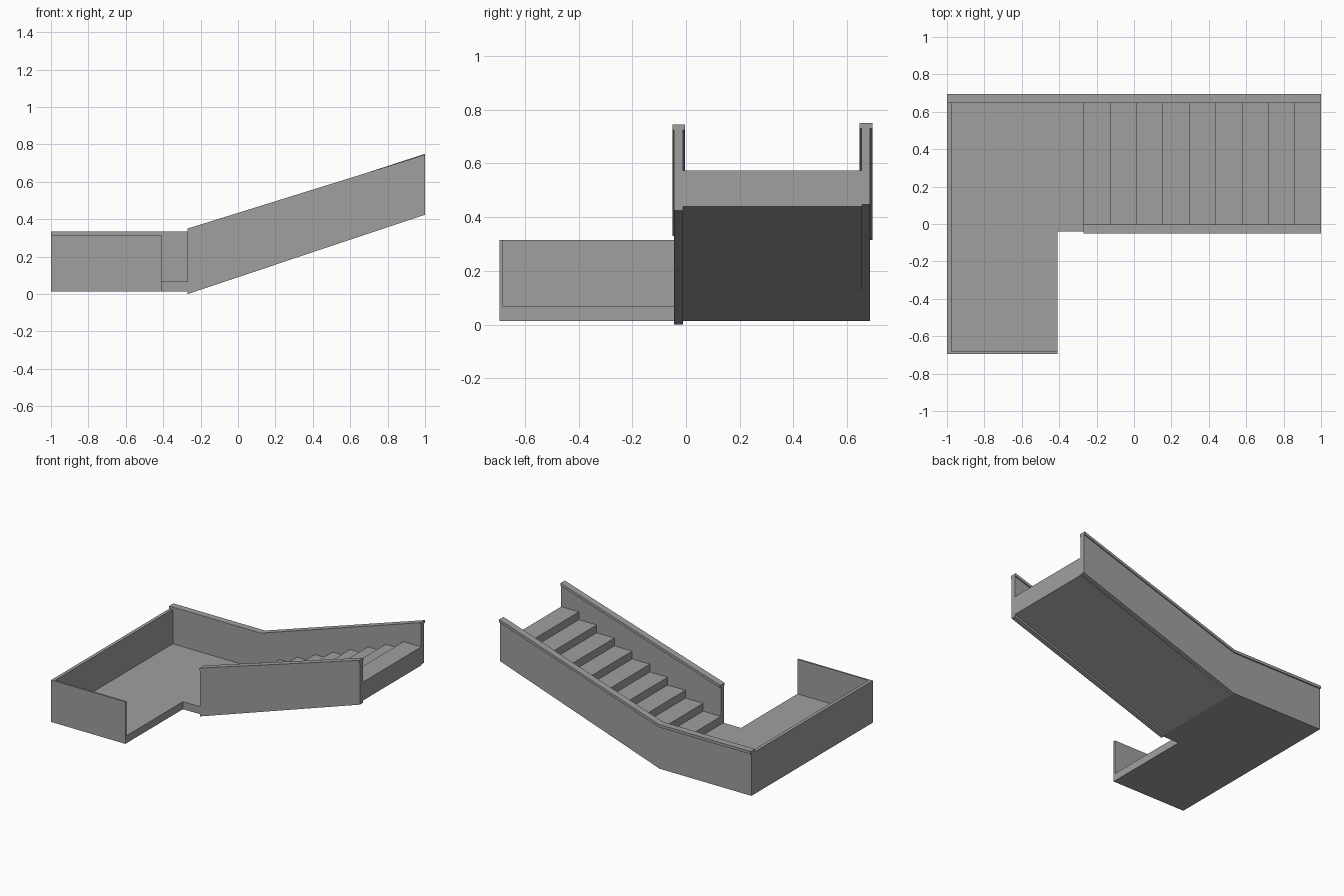
import bpy
import bmesh

if "Cube" in bpy.data.objects:
    bpy.data.objects.remove(bpy.data.objects["Cube"], do_unlink=True)

grey = bpy.data.materials.new("plain grey")
grey.use_nodes = True
COLOUR = (0.35, 0.35, 0.35, 1)
grey.diffuse_color = COLOUR
grey.node_tree.nodes["Principled BSDF"].inputs["Base Color"].default_value = COLOUR


def prism(name, outline, start, end, axis="y"):
    """Extrude an (x, z) outline along y, or an (x, y) outline along z."""
    def place(a, b, t):
        return (a, t, b) if axis == "y" else (a, b, t)
    bm = bmesh.new()
    face = bm.faces.new([bm.verts.new(place(a, b, start)) for a, b in outline])
    moved = bmesh.ops.extrude_face_region(bm, geom=[face])["geom"]
    shift = place(0, 0, end - start)
    bmesh.ops.translate(bm, vec=shift,
                        verts=[v for v in moved if isinstance(v, bmesh.types.BMVert)])
    bmesh.ops.recalc_face_normals(bm, faces=bm.faces)
    mesh = bpy.data.meshes.new(name)
    bm.to_mesh(mesh)
    bm.free()
    mesh.materials.append(grey)
    obj = bpy.data.objects.new(name, mesh)
    bpy.context.collection.objects.link(obj)
    return obj


def band(name, top, depth, start, end):
    """Slab of constant vertical depth hanging below a top line."""
    return prism(name, top + [(x, z - depth) for x, z in reversed(top)], start, end)


BEND = -0.27      # where the landing meets the flight
FLOOR = 0.067     # landing surface
BASE = 0.013      # landing underside
RAIL = 0.02       # handrail thickness
STEPS = 9

# L-shaped landing
prism("landing", [(-1, -0.69), (-0.41, -0.69), (-0.41, -0.04), (BEND, -0.04),
                  (BEND, 0.685), (-1, 0.685)], BASE, FLOOR, "z")

# Flight of steps with a sloping underside
run, rise = (1 - BEND) / STEPS, (0.573 - FLOOR) / STEPS
profile = [(BEND, BASE)]
for i in range(STEPS):
    z = FLOOR + (i + 1) * rise
    profile += [(BEND + i * run, z), (BEND + (i + 1) * run, z)]
profile.append((1, 0.44))
prism("steps", profile, -0.012, 0.655)

# Low walls around the landing
prism("left_wall", [(-1, -0.694), (-0.976, -0.694), (-0.976, 0.67), (-1, 0.67)],
      BASE, 0.315, "z")
prism("front_wall", [(-1, BASE), (-0.41, BASE), (-0.41, 0.315), (-1, 0.315)],
      -0.694, -0.681)

# Back wall follows the landing and then the flight
back_top = [(-1, 0.335), (BEND, 0.335), (1, 0.75)]
back_wall_top = [(x, z - RAIL) for x, z in back_top]
prism("back_wall", back_wall_top + [(1, 0.447), (BEND, BASE), (-1, BASE)], 0.653, 0.685)
band("back_handrail", back_top, RAIL, 0.646, 0.694)

# Inner wall beside the flight
inner_top = [(BEND, 0.35), (1, 0.745)]
inner_wall_top = [(x, z - RAIL) for x, z in inner_top]
prism("inner_wall", inner_wall_top + [(1, 0.424), (BEND, 0.0)], -0.044, -0.011)
band("inner_handrail", inner_top, RAIL, -0.051, -0.003)
